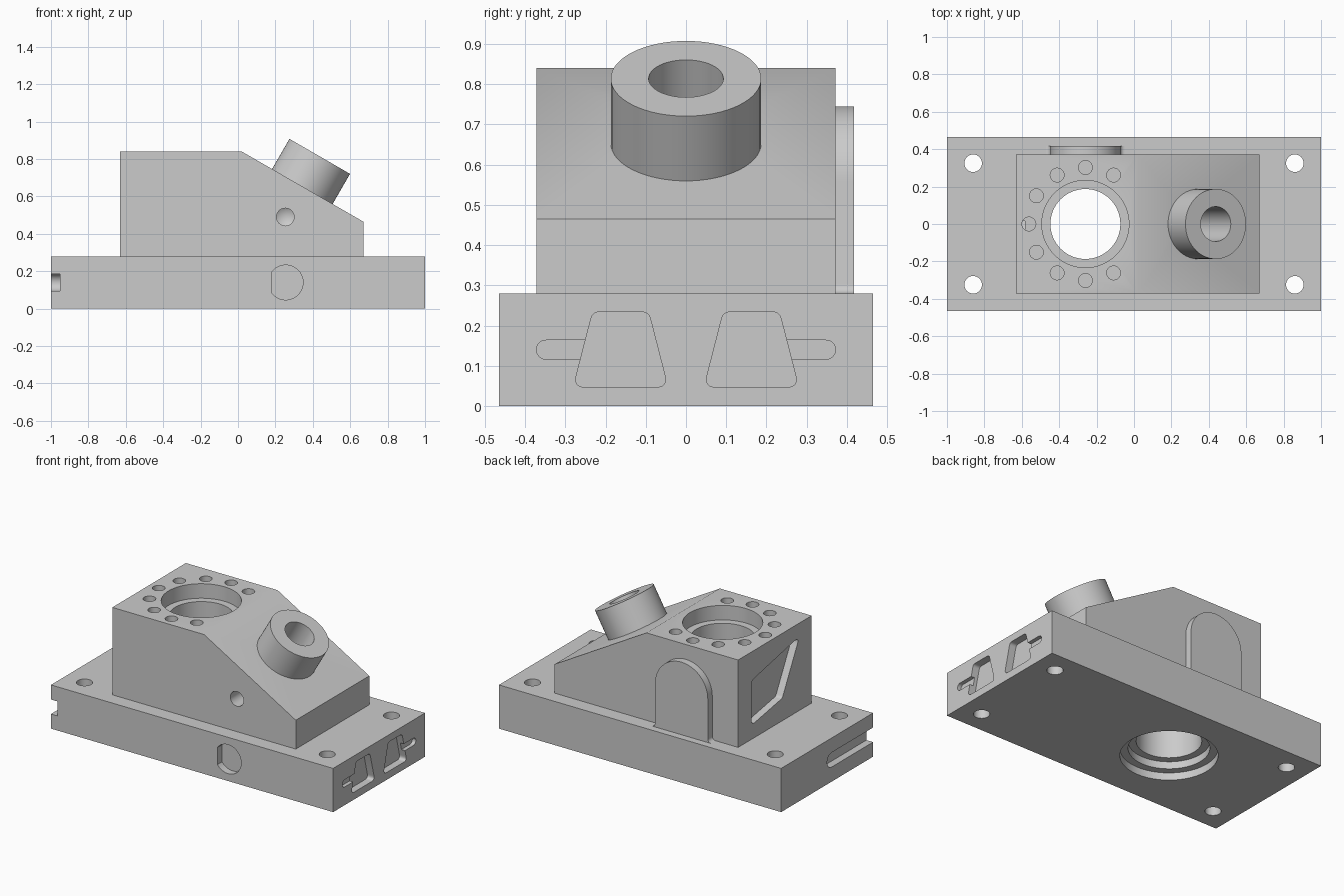
import bpy, bmesh, math
from mathutils import Matrix, Vector

cube = bpy.data.objects.get("Cube")
if cube:
    bpy.data.objects.remove(cube)

steel = bpy.data.materials.new("light_grey_metal")
steel.use_nodes = True
steel.diffuse_color = (0.6, 0.6, 0.6, 1)
steel.node_tree.nodes["Principled BSDF"].inputs["Base Color"].default_value = (0.6, 0.6, 0.6, 1)


def prism(name, pts, axis, lo, hi, matrix=None, tip=0):
    """Extrude a 2D profile along an axis: X uses (y, z), Y uses (x, z), Z uses (x, y)."""
    place = {"X": lambda a, b, t: (t, a, b),
             "Y": lambda a, b, t: (a, t, b),
             "Z": lambda a, b, t: (a, b, t)}[axis]
    bm = bmesh.new()
    low = [bm.verts.new(place(a, b, lo)) for a, b in pts]
    high = [bm.verts.new(place(a, b, hi)) for a, b in pts]
    n = len(pts)
    bm.faces.new(low)
    end = bm.faces.new(high)
    for i in range(n):
        j = (i + 1) % n
        bm.faces.new((low[i], low[j], high[j], high[i]))
    bmesh.ops.recalc_face_normals(bm, faces=bm.faces)
    if tip:  # conical drill point on the far end
        bmesh.ops.poke(bm, faces=[end], offset=tip)
    if matrix:
        bm.transform(matrix)
    mesh = bpy.data.meshes.new(name)
    bm.to_mesh(mesh)
    bm.free()
    mesh.materials.append(steel)
    ob = bpy.data.objects.new(name, mesh)
    bpy.context.collection.objects.link(ob)
    return ob


def arc(cx, cy, r, a0=0, a1=360, n=64):
    full = abs(a1 - a0) == 360
    return [(cx + r * math.cos(math.radians(a0 + (a1 - a0) * i / n)),
             cy + r * math.sin(math.radians(a0 + (a1 - a0) * i / n)))
            for i in range(n if full else n + 1)]


def box(a0, a1, b0, b1):
    return [(a0, b0), (a1, b0), (a1, b1), (a0, b1)]


def rounded(corners, r, n=6):
    """Round every corner of a polygon."""
    out = []
    for i, c in enumerate(corners):
        p = Vector(c)
        u = (Vector(corners[i - 1]) - p).normalized()
        v = (Vector(corners[(i + 1) % len(corners)]) - p).normalized()
        d = r / math.tan(u.angle(v) / 2)
        for k in range(n + 1):
            t = k / n
            q = p + u * d * (1 - t) ** 2 + v * d * t ** 2
            out.append((q.x, q.y))
    return out


def cut(target, *cutters):
    for cutter in cutters:
        cutter.hide_render = True
        mod = target.modifiers.new("cut", "BOOLEAN")
        mod.operation = "DIFFERENCE"
        mod.solver = "EXACT"
        mod.object = cutter
        bpy.context.view_layer.objects.active = target
        bpy.ops.object.modifier_apply(modifier=mod.name)


def discard(*obs):
    for ob in obs:
        bpy.data.objects.remove(ob)


BORE_X = -0.26
W, D = 0.465, 0.372      # half depths of the base and the body
PLATE, TOP = 0.28, 0.84  # base top and body top

# Main solids
base = prism("base_plate", box(-1, 1, -W, W), "Z", 0, PLATE)
body = prism("sloped_body", [(-0.63, PLATE), (0.67, PLATE), (0.67, 0.465),
                             (0.02, TOP), (-0.63, TOP)], "Y", -D, D)

# Tilted boss standing square on the slope
tilt = Matrix.Translation((0.344, 0, 0.653)) @ Matrix.Rotation(math.radians(30), 4, "Y")
boss = prism("tilted_boss", arc(0, 0, 0.187), "Z", 0, 0.186, tilt)

# Arched pad on the back with small flared feet
f = 0.023
half = 0.187
pad_pts = (arc(BORE_X + half + f, PLATE + f, f, 270, 180, 6)
           + arc(BORE_X, 0.558, half, 0, 180, 32)
           + arc(BORE_X - half - f, PLATE + f, f, 0, -90, 6))
pad = prism("arched_back_pad", pad_pts, "Y", D, 0.418)

# Stepped vertical bore through body and base
cutters = [prism("bore", arc(BORE_X, 0, 0.187), "Z", -0.1, 1),
           prism("top_counterbore", arc(BORE_X, 0, 0.233), "Z", TOP - 0.093, 1)]
cut(body, *cutters)
cut(base, cutters[0])
discard(*cutters)
cutters = [prism("lower_step", arc(BORE_X, 0, 0.233), "Z", -0.1, 0.093),
           prism("lower_recess", arc(BORE_X, 0, 0.28), "Z", -0.1, 0.047)]

# Corner bolt holes
for sx in (-1, 1):
    for sy in (-1, 1):
        cutters.append(prism("corner_hole", arc(sx * 0.86, sy * 0.325, 0.047, n=32), "Z", -0.1, 0.4))

# Front D-shaped pocket
flat = math.degrees(math.acos(-0.075 / 0.093))
cutters.append(prism("d_pocket", arc(0.255, 0.14, 0.093, -flat, flat, 40), "Y", -W - 0.1, -W + 0.047))

# Left end slot, open to the front
cutters.append(prism("end_slot", [(-W - 0.1, 0.0935)] + arc(-0.047, 0.14, 0.0465, -90, 90, 16)
                     + [(-W - 0.1, 0.1865)], "X", -1.1, -0.953))

# Right end trapezoid pockets with shallower side slots
for s in (-1, 1):
    trap = [(s * 0.045, 0.047), (s * 0.28, 0.047), (s * 0.232, 0.234), (s * 0.093, 0.234)]
    cutters.append(prism("trapezoid_pocket", rounded(trap, 0.023), "X", 0.953, 1.1))
    slot = [(s * a, b) for a, b in [(0.2, 0.1165)] + arc(0.3485, 0.14, 0.0235, -90, 90, 12) + [(0.2, 0.1635)]]
    cutters.append(prism("side_slot", slot, "X", 0.975, 1.1))
cut(base, *cutters)
discard(*cutters)

# Ring of blind bolt holes around the bore, skipping the slope side
cutters = []
for k in range(2, 11):
    a = math.radians(30 * k)
    cutters.append(prism("ring_hole", arc(BORE_X + 0.302 * math.cos(a), 0.302 * math.sin(a), 0.037, n=32),
                         "Z", TOP - 0.14, 1))

# Drilled hole in the front and four-sided pocket in the left end
cutters.append(prism("drill", arc(0.253, 0.49, 0.047, n=32), "Y", -D - 0.1, -D + 0.12, tip=0.027))
quad = [(0.235, 0.37), (0.235, 0.655), (-0.25, 0.755), (-0.075, 0.425)]
cutters.append(prism("end_pocket", rounded(quad, 0.025), "X", -0.73, -0.583))
cut(body, *cutters)
discard(*cutters)

# Bore down the tilted boss into the body
boss_bore = prism("boss_bore", arc(0, 0, 0.093, n=48), "Z", -0.2, 0.3, tilt)
cut(body, boss_bore)
cut(boss, boss_bore)
discard(boss_bore)

# Smooth the round walls, keep the edges sharp
for ob in (base, body, boss, pad):
    bpy.ops.object.select_all(action="DESELECT")
    ob.select_set(True)
    bpy.context.view_layer.objects.active = ob
    bpy.ops.object.shade_smooth_by_angle(angle=math.radians(30))
